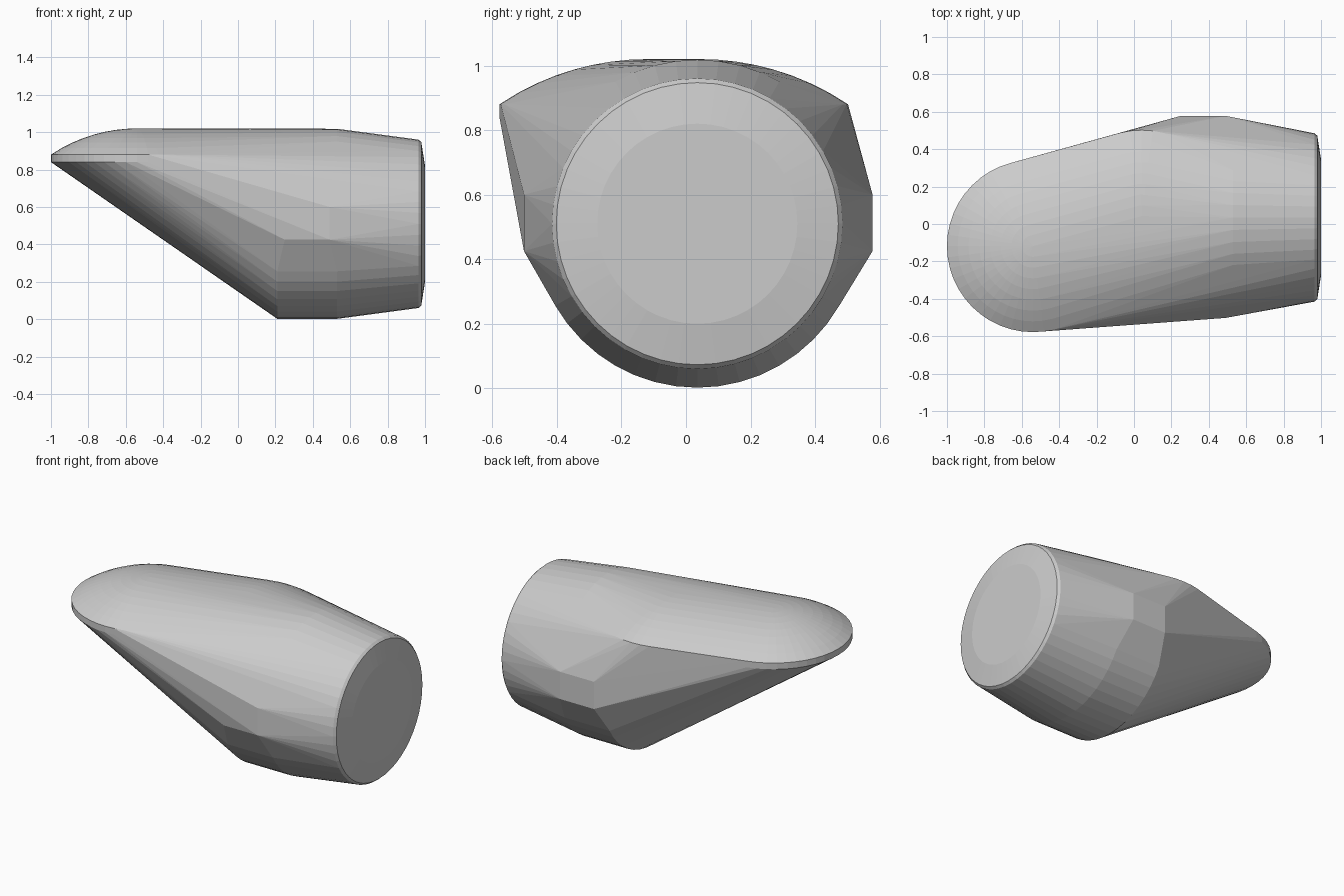
import bpy, bmesh
from math import sin, cos, pi

if "Cube" in bpy.data.objects:
    bpy.data.objects.remove(bpy.data.objects["Cube"])

SEG = 48
bm = bmesh.new()


def ring_x(x, r, cy=0.035, cz=0.51):
    """Upright circle facing along x (barrel section)."""
    for i in range(SEG):
        a = 2 * pi * i / SEG
        bm.verts.new((x, cy + r * cos(a), cz + r * sin(a)))


def ring_z(cx, cy, z, r):
    """Level circle (rounded lip section)."""
    for i in range(SEG):
        a = 2 * pi * i / SEG
        bm.verts.new((cx + r * cos(a), cy + r * sin(a), z))


def dome(cx, cy, rim=0.46, top=1.02, height=0.14):
    """Shallow spherical cap."""
    big = (rim ** 2 + height ** 2) / (2 * height)
    for k in range(1, 9):
        r = rim * k / 8
        ring_z(cx, cy, top - big + (big ** 2 - r ** 2) ** 0.5, r)
    bm.verts.new((cx, cy, top))


# barrel with a slightly domed end
for x, r in ((0.21, 0.508), (0.53, 0.508), (0.965, 0.45), (0.98, 0.437), (1.0, 0.31)):
    ring_x(x, r)

# flat side pads
for side in (-1, 1):
    for x in (0.25, 0.49):
        for z in (0.425, 0.6):
            bm.verts.new((x, 0.038 + side * 0.54, z))

# domed lip at the tip with a thin rim, and the dome it sweeps back to
dome(-0.54, -0.118)
ring_z(-0.54, -0.118, 0.84, 0.46)
dome(0.04, 0.042)

# one tight skin around all sections
res = bmesh.ops.convex_hull(bm, input=bm.verts[:], use_existing_faces=False)
inner = {g for g in res["geom_interior"] + res["geom_unused"]
         if isinstance(g, bmesh.types.BMVert)}
bmesh.ops.delete(bm, geom=list(inner), context='VERTS')
loose = [v for v in bm.verts if not v.link_faces]
bmesh.ops.delete(bm, geom=loose, context='VERTS')
bmesh.ops.recalc_face_normals(bm, faces=bm.faces[:])

mesh = bpy.data.meshes.new("tapered_body")
bm.to_mesh(mesh)
bm.free()
body = bpy.data.objects.new("tapered_body", mesh)
bpy.context.collection.objects.link(body)
